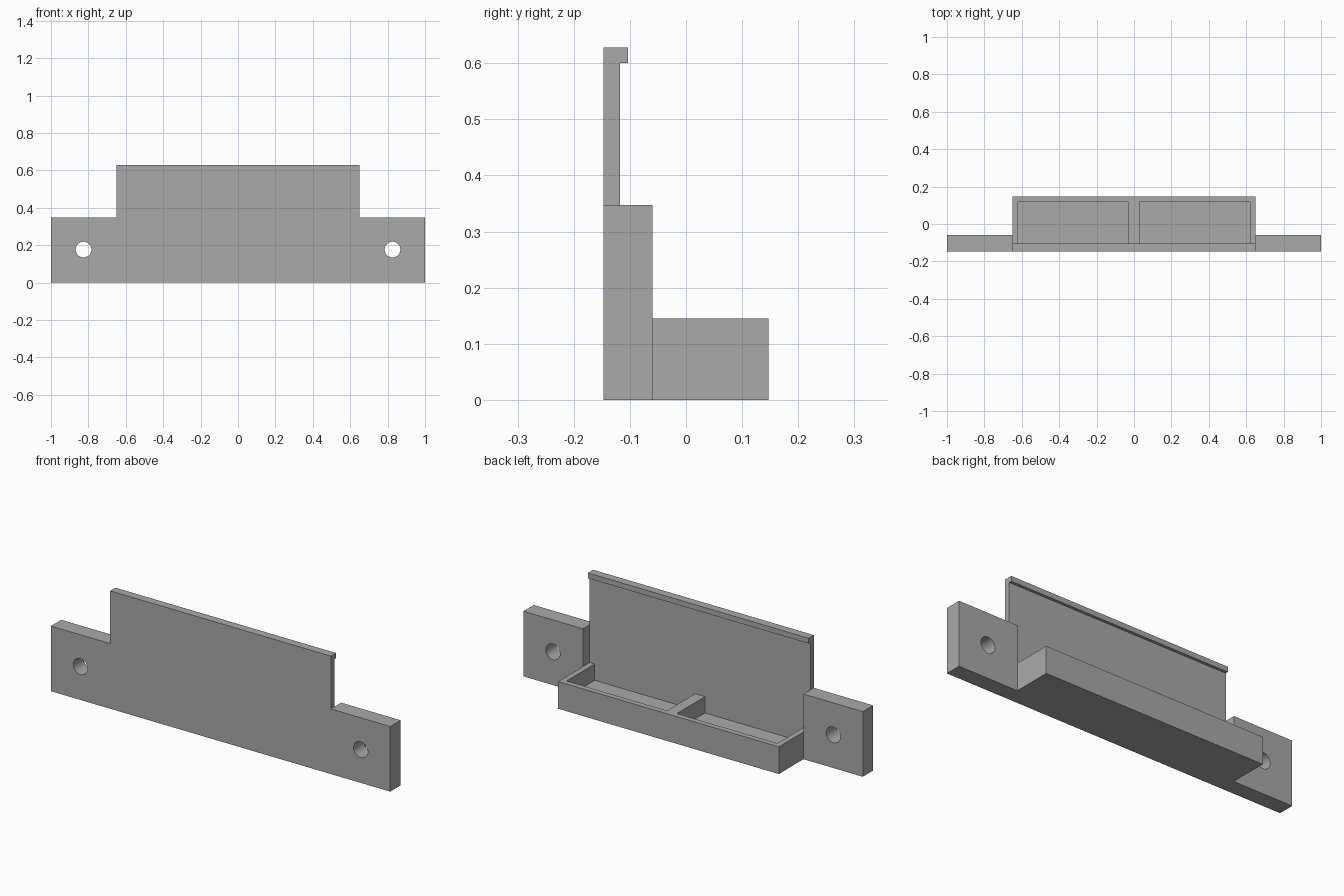
import bpy, bmesh, math
from mathutils import Matrix, Vector

default = bpy.data.objects.get("Cube")
if default:
    bpy.data.objects.remove(default, do_unlink=True)

T = 0.029            # wall thickness
HALF = 0.65          # half width of tray and panel
FRONT, BACK = -0.147, 0.147

grey = bpy.data.materials.new("plain grey")
grey.use_nodes = True
colour = (0.4, 0.4, 0.4, 1)
grey.diffuse_color = colour
grey.node_tree.nodes["Principled BSDF"].inputs["Base Color"].default_value = colour


def finish(name, bm):
    bmesh.ops.recalc_face_normals(bm, faces=bm.faces)
    mesh = bpy.data.meshes.new(name)
    bm.to_mesh(mesh)
    bm.free()
    mesh.materials.append(grey)
    obj = bpy.data.objects.new(name, mesh)
    bpy.context.collection.objects.link(obj)
    return obj


def box(name, x, y, z):
    bm = bmesh.new()
    size = Vector((x[1] - x[0], y[1] - y[0], z[1] - z[0]))
    centre = Vector((sum(x), sum(y), sum(z))) / 2
    bmesh.ops.create_cube(bm, size=1, matrix=Matrix.Translation(centre) @ Matrix.Diagonal(size).to_4x4())
    return finish(name, bm)


def extrude_outline(name, points, y0, y1):
    bm = bmesh.new()
    face = bm.faces.new([bm.verts.new((x, y0, z)) for x, z in points])
    grown = bmesh.ops.extrude_face_region(bm, geom=[face])["geom"]
    verts = [g for g in grown if isinstance(g, bmesh.types.BMVert)]
    bmesh.ops.translate(bm, verts=verts, vec=(0, y1 - y0, 0))
    return finish(name, bm)


def combine(target, other, operation):
    mod = target.modifiers.new(operation.lower(), "BOOLEAN")
    mod.operation, mod.solver, mod.object = operation, "EXACT", other
    bpy.context.view_layer.objects.active = target
    bpy.ops.object.modifier_apply(modifier=mod.name)
    bpy.data.objects.remove(other, do_unlink=True)


# Stepped front panel
WING_TOP, PANEL_TOP = 0.347, 0.628
right_half = [(1, 0), (1, WING_TOP), (HALF, WING_TOP), (HALF, PANEL_TOP)]
outline = right_half + [(-x, z) for x, z in reversed(right_half)]
bracket = extrude_outline("tray_bracket", outline, FRONT, FRONT + T)

# Tray block, top lip and thick mounting wings
combine(bracket, box("tray", (-HALF, HALF), (FRONT + T / 2, BACK), (0, 0.145)), "UNION")
combine(bracket, box("top_lip", (-HALF, HALF), (FRONT + T / 2, -0.103), (0.6, PANEL_TOP)), "UNION")
for side in (-1, 1):
    span = sorted((side * HALF, side))
    combine(bracket, box("wing", span, (FRONT + T / 2, FRONT + 3 * T), (0, WING_TOP)), "UNION")

# Two tray pockets and two screw holes
for side in (-1, 1):
    span = sorted((side * T, side * (HALF - T)))
    combine(bracket, box("pocket", span, (FRONT + T, BACK - T), (2 * T, 0.3)), "DIFFERENCE")
    bm = bmesh.new()
    place = Matrix.Translation((side * 0.826, FRONT, 0.177)) @ Matrix.Rotation(math.pi / 2, 4, "X")
    bmesh.ops.create_cone(bm, cap_ends=True, segments=48, radius1=0.042, radius2=0.042, depth=0.5, matrix=place)
    combine(bracket, finish("screw_hole", bm), "DIFFERENCE")

bpy.ops.object.select_all(action="DESELECT")
bracket.select_set(True)
bpy.context.view_layer.objects.active = bracket
bpy.ops.object.shade_smooth_by_angle(angle=math.radians(30))
